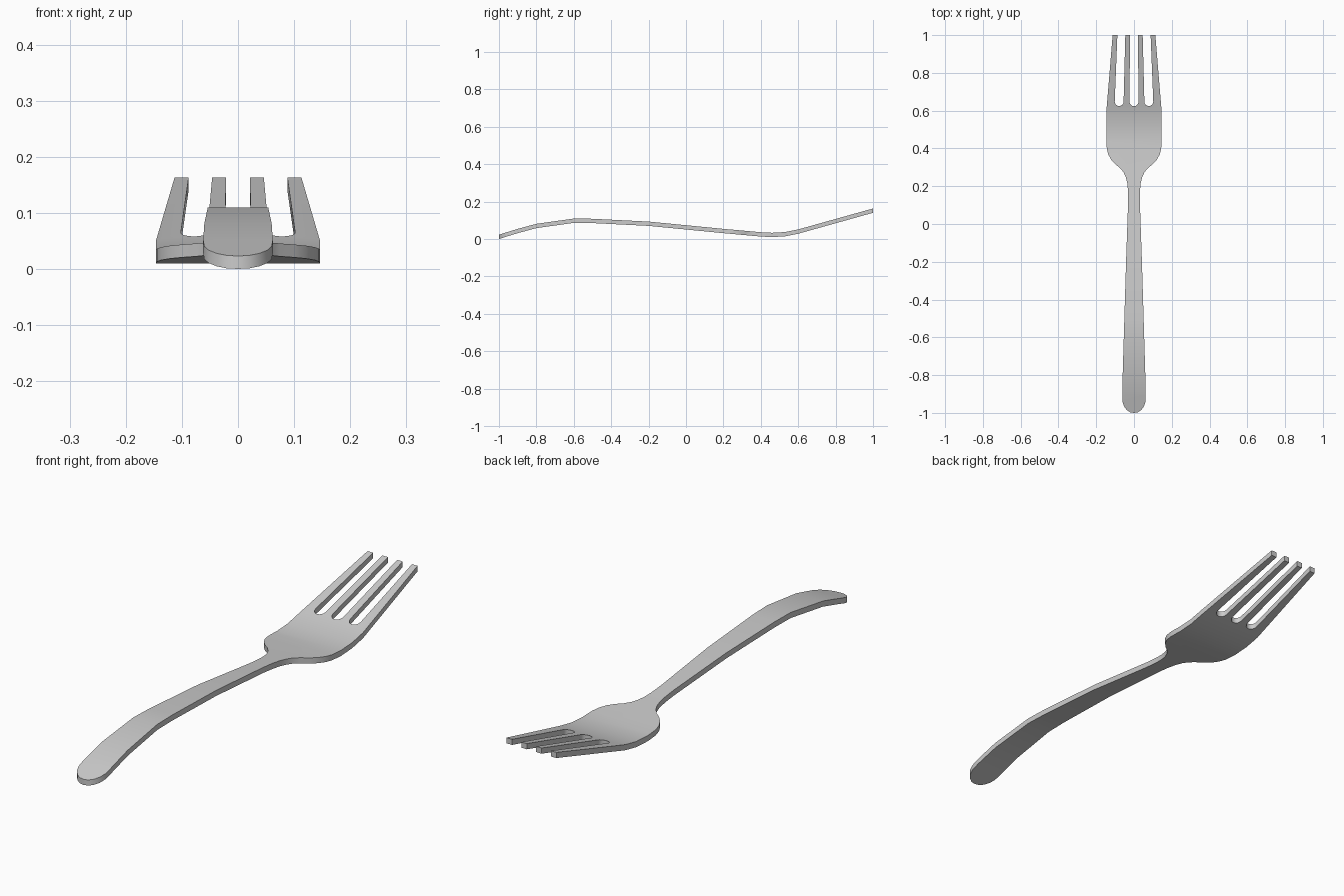
import bpy, bmesh, math

if "Cube" in bpy.data.objects:
    bpy.data.objects.remove(bpy.data.objects["Cube"])

# Side profile: centre height along the length
PROFILE = [(-1, .012), (-.9, .043), (-.8, .070), (-.6, .098), (-.5, .097), (-.2, .082),
           (.2, .043), (.4, .025), (.46, .022), (.53, .026), (.6, .040), (1, .152)]
THICK = .023


def height(y):
    for (y0, z0), (y1, z1) in zip(PROFILE, PROFILE[1:]):
        if y <= y1 + 1e-6:
            return z0 + (z1 - z0) * (y - y0) / (y1 - y0)
    return PROFILE[-1][1]


def slot(tip_r, tip_l, base_r, base_l):
    """Points of one open slot, from its right tip round to its left tip."""
    c, r = (base_r + base_l) / 2, (base_r - base_l) / 2
    arc = [(c + r * math.cos(a), .648 - r * math.sin(a))
           for a in (math.pi * i / 8 for i in range(9))]
    return [(tip_r, 1)] + arc + [(tip_l, 1)]


# Plan outline: right edge from handle end to tine tip
edge = [(.020, -.997), (.038, -.985), (.052, -.967), (.060, -.945), (.062, -.91),
        (.060, -.8), (.042, -.2), (.031, .12), (.032, .18), (.036, .22), (.044, .25),
        (.056, .275), (.075, .297), (.100, .317), (.121, .34), (.137, .37),
        (.144, .40), (.146, .44), (.146, .6), (.113, 1)]
outer = slot(.088, .046, .102, .055)
mirror = lambda pts: [(-x, y) for x, y in reversed(pts)]
outline = ([(0, -1)] + edge + outer + slot(.021, -.021, .024, -.024)
           + mirror(outer) + mirror(edge))

# Fill outline, cut across at the bends, thicken, then bend
bm = bmesh.new()
bm.faces.new([bm.verts.new((x, y, 0)) for x, y in outline])
for y, _ in PROFILE[1:-1]:
    bmesh.ops.bisect_plane(bm, geom=bm.verts[:] + bm.edges[:] + bm.faces[:], dist=1e-5,
                           plane_co=(0, y, 0), plane_no=(0, 1, 0))
ext = bmesh.ops.extrude_face_region(bm, geom=bm.faces[:])
for v in ext["geom"]:
    if isinstance(v, bmesh.types.BMVert):
        v.co.z = THICK
for v in bm.verts:
    v.co.z += height(v.co.y) - THICK / 2
bmesh.ops.recalc_face_normals(bm, faces=bm.faces[:])

mesh = bpy.data.meshes.new("fork")
bm.to_mesh(mesh)
bm.free()
fork = bpy.data.objects.new("fork", mesh)
bpy.context.collection.objects.link(fork)
bpy.context.view_layer.objects.active = fork
fork.select_set(True)
bpy.ops.object.shade_smooth_by_angle(angle=math.radians(30))
